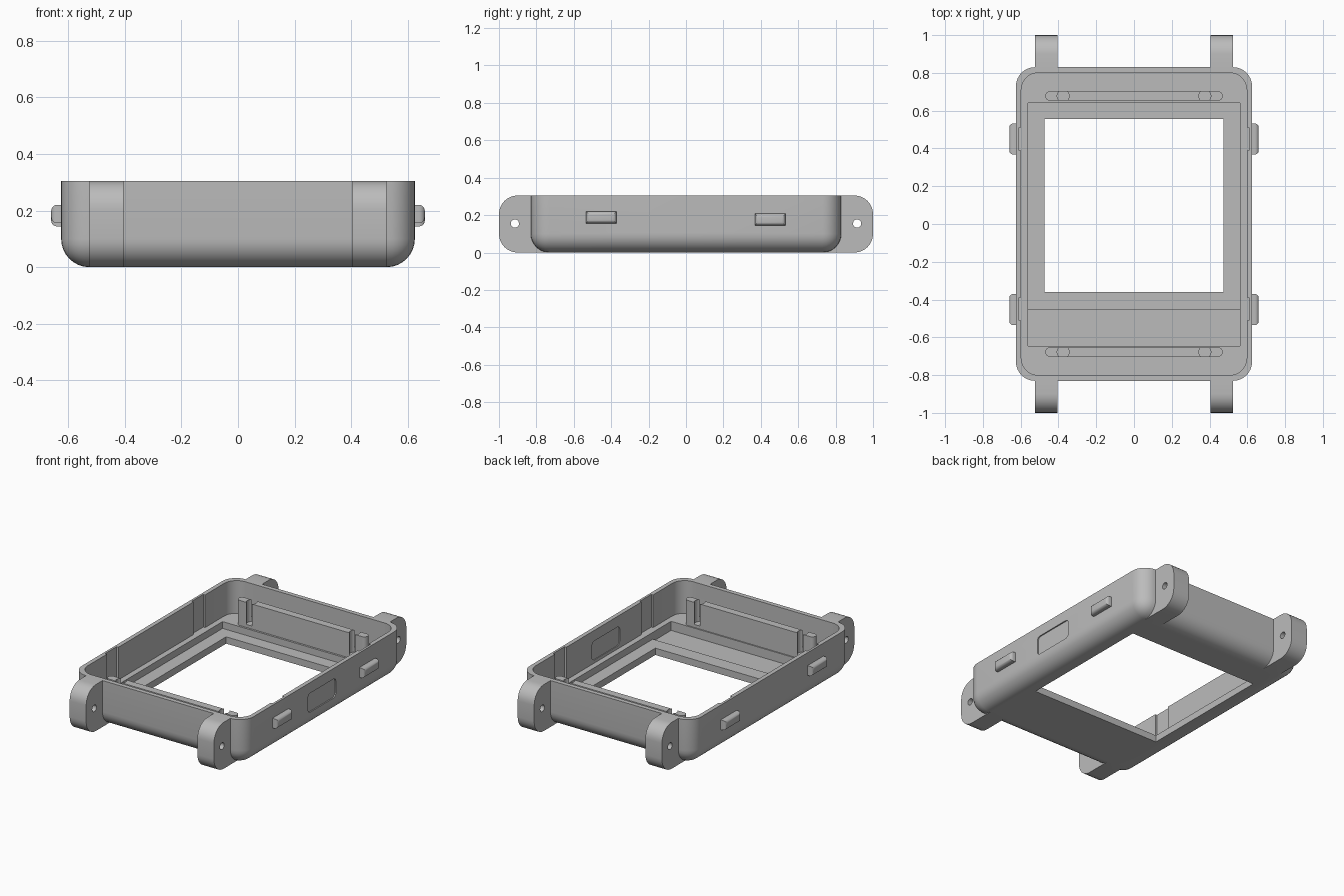
import bpy, bmesh, math
from mathutils import Vector

cube = bpy.data.objects.get("Cube")
if cube:
    bpy.data.objects.remove(cube, do_unlink=True)

grey = bpy.data.materials.new("plain_grey")
grey.use_nodes = True
GREY = (0.5, 0.5, 0.5, 1)
grey.diffuse_color = GREY
grey.node_tree.nodes["Principled BSDF"].inputs["Base Color"].default_value = GREY
parts = []


def finish(name, bm):
    mesh = bpy.data.meshes.new(name)
    bmesh.ops.recalc_face_normals(bm, faces=bm.faces)
    bm.to_mesh(mesh)
    bm.free()
    mesh.materials.append(grey)
    obj = bpy.data.objects.new(name, mesh)
    bpy.context.collection.objects.link(obj)
    parts.append(obj)
    return obj


def box(name, lo, hi, radius=0, pick=None, segments=8):
    """Box between two corners; edges chosen by pick(direction, midpoint) are rounded."""
    lo, hi = Vector(lo), Vector(hi)
    bm = bmesh.new()
    bmesh.ops.create_cube(bm, size=1)
    for v in bm.verts:
        v.co = Vector([(lo[i] + hi[i]) / 2 + v.co[i] * (hi[i] - lo[i]) for i in range(3)])
    if radius:
        edges = []
        for e in bm.edges:
            a, b = e.verts[0].co, e.verts[1].co
            d = (b - a).normalized()
            if pick([abs(c) > 0.9 for c in d], (a + b) / 2):
                edges.append(e)
        bmesh.ops.bevel(bm, geom=edges, offset=radius, segments=segments,
                        profile=0.5, affect='EDGES', clamp_overlap=False)
        bmesh.ops.remove_doubles(bm, verts=bm.verts, dist=1e-5)
    return finish(name, bm)


def cylinder(name, centre, radius, length, axis):
    bm = bmesh.new()
    bmesh.ops.create_cone(bm, cap_ends=True, segments=24, radius1=radius,
                          radius2=radius, depth=length)
    obj = finish(name, bm)
    if axis == 'X':
        obj.rotation_euler.y = math.pi / 2
    obj.location = centre
    return obj


def combine(target, tool, operation):
    """Apply a boolean and discard the tool."""
    bpy.context.view_layer.update()
    mod = target.modifiers.new("cut", 'BOOLEAN')
    mod.object, mod.operation, mod.solver = tool, operation, 'EXACT'
    bpy.ops.object.select_all(action='DESELECT')
    bpy.context.view_layer.objects.active = target
    target.select_set(True)
    bpy.ops.object.modifier_apply(modifier=mod.name)
    parts.remove(tool)
    bpy.data.objects.remove(tool, do_unlink=True)


def upright(d, m):
    return d[2]


HEIGHT, FLOOR, RAIL_TOP = 0.305, 0.09, 0.255

# Outer shell with rounded corners and a rounded underside
case = box("watch_case", (-0.625, -0.83, 0), (0.625, 0.83, HEIGHT), 0.1,
           lambda d, m: d[2] or m.z < 0.01)

# Strap lugs with pin holes
for sx in (-1, 1):
    for sy in (-1, 1):
        x0, x1 = sorted((sx * 0.405, sx * 0.525))
        y0, y1 = sorted((sy * 0.715, sy * 1.0))
        lug = box("lug", (x0, y0, 0), (x1, y1, HEIGHT), 0.1,
                  lambda d, m: d[0] and abs(m.y) > 0.9)
        combine(lug, cylinder("pin_hole", (sx * 0.465, sy * 0.915, 0.155),
                              0.022, 0.3, 'X'), 'DIFFERENCE')
        combine(case, lug, 'UNION')

# Main cavity, screen pocket, connector relief and window
combine(case, box("cavity", (-0.597, -0.8, FLOOR), (0.597, 0.8, 0.5), 0.09, upright),
        'DIFFERENCE')
combine(case, box("pocket", (-0.56, -0.645, 0.045), (0.56, 0.64, 0.4)), 'DIFFERENCE')
combine(case, box("relief", (-0.56, -0.645, 0.03), (0.56, -0.455, 0.4)), 'DIFFERENCE')
combine(case, box("window", (-0.475, -0.36, -0.1), (0.475, 0.555, 0.4)), 'DIFFERENCE')

# Button slots inside the side walls
for sx in (-1, 1):
    for y in (-0.45, 0.45):
        x0, x1 = sorted((sx * 0.57, sx * 0.61))
        combine(case, box("slot", (x0, y - 0.06, FLOOR), (x1, y + 0.06, 0.5)),
                'DIFFERENCE')

# Shallow port panel on both faces of the left wall
for x0, x1 in ((0.617, 0.7), (0.55, 0.602)):
    combine(case, box("port_panel", (x0, -0.165, 0.11), (x1, 0.125, 0.235), 0.025,
                      lambda d, m: d[0], 4), 'DIFFERENCE')

# Side buttons with softened outer edges
for sx, side in ((-1, "right"), (1, "left")):
    for y, z, end in ((-0.453, 0.188, "front"), (0.45, 0.176, "back")):
        x0, x1 = sorted((sx * 0.612, sx * 0.66))
        box(f"{side}_{end}_button", (x0, y - 0.082, z - 0.032), (x1, y + 0.082, z + 0.032),
            0.02, lambda d, m: abs(m.x) > 0.655, 5)

# Retaining rails with a round notch near each end
for sy, end in ((-1, "front"), (1, "back")):
    y = sy * 0.678
    rail = box(f"{end}_rail", (-0.47, y - 0.025, FLOOR - 0.01), (0.47, y + 0.025, RAIL_TOP),
               0.0249, upright, 6)
    for x in (-0.375, 0.375):
        combine(rail, cylinder("notch", (x, y, 0.25), 0.032, 0.28, 'Z'), 'DIFFERENCE')

# Smooth curved areas, keep crisp edges
bpy.ops.object.select_all(action='DESELECT')
for obj in parts:
    obj.select_set(True)
    bpy.context.view_layer.objects.active = obj
bpy.ops.object.shade_smooth_by_angle(angle=math.radians(30))
